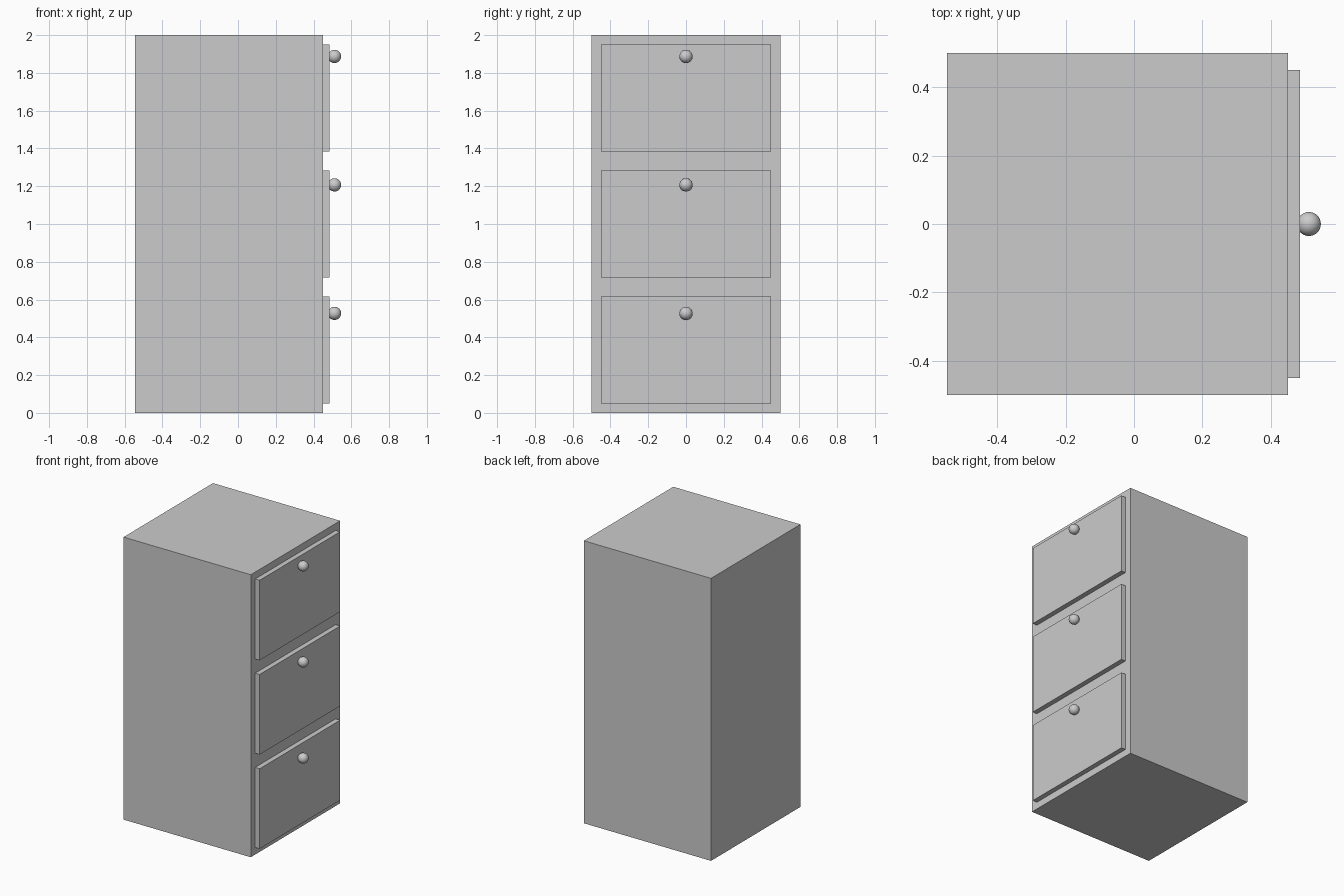
import bpy

if "Cube" in bpy.data.objects:
    bpy.data.objects.remove(bpy.data.objects["Cube"])


def box(name, lo, hi):
    size = [b - a for a, b in zip(lo, hi)]
    mid = [(a + b) / 2 for a, b in zip(lo, hi)]
    bpy.ops.mesh.primitive_cube_add(size=1, location=mid)
    ob = bpy.context.object
    ob.name = name
    ob.scale = size
    bpy.ops.object.transform_apply(location=False, rotation=False, scale=True)
    return ob


# Cabinet carcass, drawers face +x
FRONT_X = 0.45
box("cabinet_body", (-0.546, -0.5, 0), (FRONT_X, 0.5, 2))

# Three drawer fronts with round knobs
HEIGHT, GAP = 0.567, 0.1
for i, level in enumerate(("bottom", "middle", "top")):
    z = 0.05 + i * (HEIGHT + GAP)
    box(f"{level}_drawer_front", (FRONT_X, -0.45, z), (0.485, 0.45, z + HEIGHT))
    bpy.ops.mesh.primitive_uv_sphere_add(
        segments=32, ring_count=16, radius=0.035,
        location=(0.511, 0, 0.527 + i * 0.68))
    bpy.context.object.name = f"{level}_drawer_knob"
    bpy.ops.object.shade_smooth()
